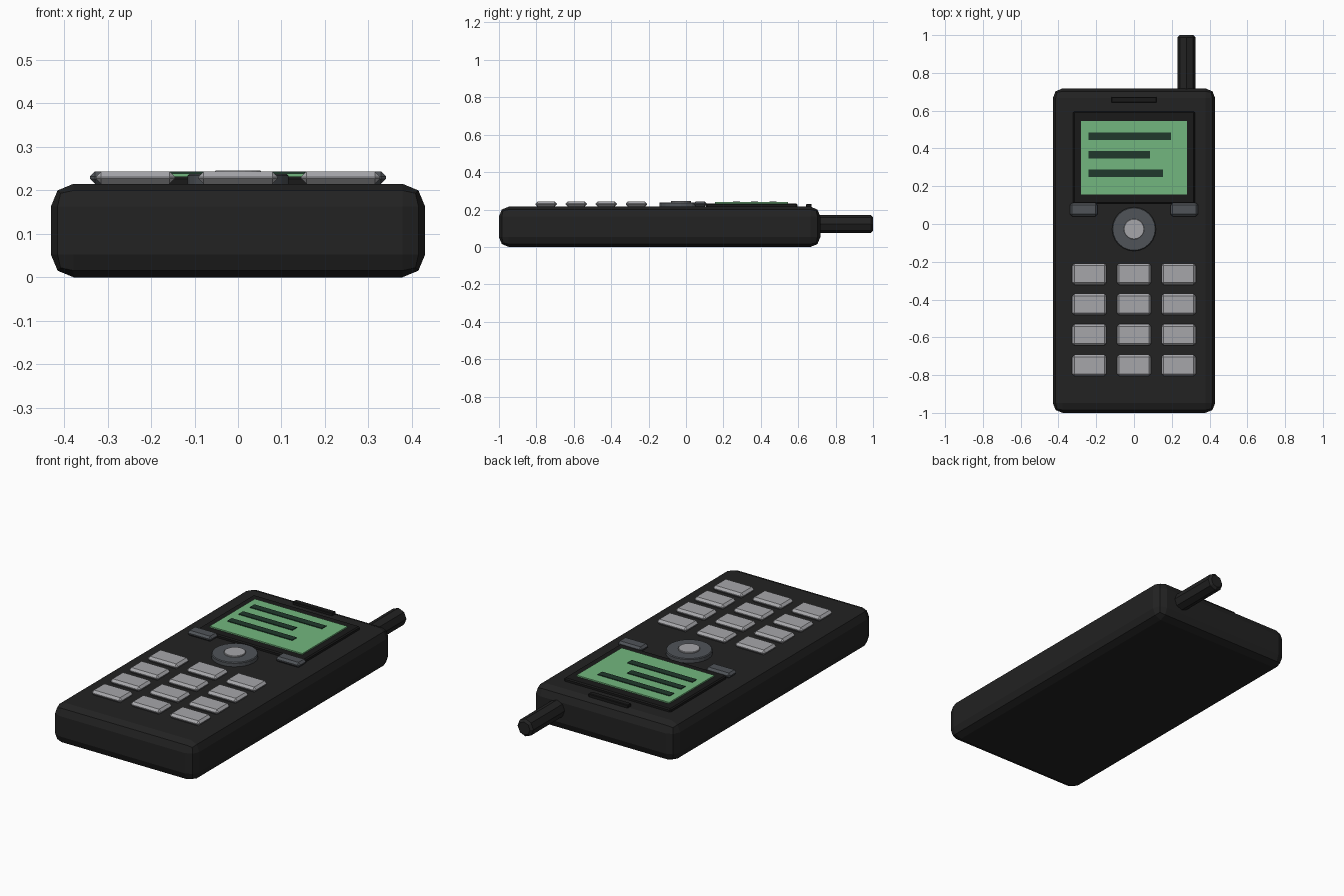
import bpy
import bmesh
from math import pi
from mathutils import Matrix

cube = bpy.data.objects.get("Cube")
if cube:
    bpy.data.objects.remove(cube, do_unlink=True)


def material(name, r, g, b):
    mat = bpy.data.materials.new(name)
    mat.use_nodes = True
    mat.diffuse_color = (r, g, b, 1)
    mat.node_tree.nodes["Principled BSDF"].inputs["Base Color"].default_value = (r, g, b, 1)
    return mat


black = material("case black", 0.016, 0.016, 0.016)
trim = material("trim black", 0.010, 0.010, 0.010)
green = material("screen green", 0.17, 0.47, 0.21)
ink = material("screen ink", 0.014, 0.040, 0.025)
light = material("key grey", 0.38, 0.38, 0.40)
dark = material("dark grey", 0.08, 0.088, 0.098)


def finish(name, bm, mat, bevel, segments):
    mesh = bpy.data.meshes.new(name)
    bm.to_mesh(mesh)
    bm.free()
    mesh.materials.append(mat)
    obj = bpy.data.objects.new(name, mesh)
    bpy.context.collection.objects.link(obj)
    if bevel:
        mod = obj.modifiers.new("Bevel", "BEVEL")
        mod.width = bevel
        mod.segments = segments
        mod.limit_method = "ANGLE"
        mod.angle_limit = pi / 3
    return obj


def box(name, x, y, z, mat, bevel=0, segments=1):
    """Box from (min, max) ranges on each axis."""
    bm = bmesh.new()
    bmesh.ops.create_cube(bm, size=1)
    for v in bm.verts:
        for i, (low, high) in enumerate((x, y, z)):
            v.co[i] = high if v.co[i] > 0 else low
    return finish(name, bm, mat, bevel, segments)


def cylinder(name, centre, radius, depth, sides, mat, bevel=0, tilt=0):
    bm = bmesh.new()
    bmesh.ops.create_cone(bm, cap_ends=True, segments=sides, radius1=radius,
                          radius2=radius, depth=depth,
                          matrix=Matrix.Translation(centre) @ Matrix.Rotation(tilt, 4, "X"))
    return finish(name, bm, mat, bevel, 1)


TOP = 0.215

# Case and antenna
box("case", (-0.43, 0.43), (-1, 0.718), (0, TOP), black, 0.052, 2)
cylinder("antenna", (0.278, 0.84, 0.122), 0.048, 0.32, 8, black, 0.012, pi / 2)

# Screen with its frame and lines
box("screen_frame", (-0.322, 0.322), (0.108, 0.595), (TOP - 0.02, 0.232), trim, 0.006)
box("screen", (-0.28, 0.28), (0.155, 0.545), (0.225, 0.239), green)
for i, right in enumerate((0.195, 0.085, 0.153)):
    y = 0.465 - i * 0.098
    box(f"screen_line_{i + 1}", (-0.24, right), (y - 0.019, y + 0.019), (0.236, 0.243), ink)

# Earpiece
box("earpiece", (-0.12, 0.12), (0.642, 0.672), (TOP - 0.01, 0.23), trim, 0.003)

# Soft keys
for side, sx in (("left", 1), ("right", -1)):
    x = 0.267 * sx
    box(f"soft_key_{side}", (x - 0.073, x + 0.073), (0.041, 0.111), (TOP, 0.243), dark, 0.011)

# Navigation ring and select button
cylinder("navigation_ring", (0, -0.027, 0.222), 0.116, 0.032, 24, dark, 0.004)
cylinder("select_button", (0, -0.027, 0.235), 0.054, 0.02, 20, light, 0.002)

# Number keys
for row in range(4):
    for col in range(3):
        x = (col - 1) * 0.236
        y = -0.265 - row * 0.161
        box(f"key_{row * 3 + col + 1}", (x - 0.091, x + 0.091), (y - 0.057, y + 0.057),
            (TOP, 0.243), light, 0.012)
